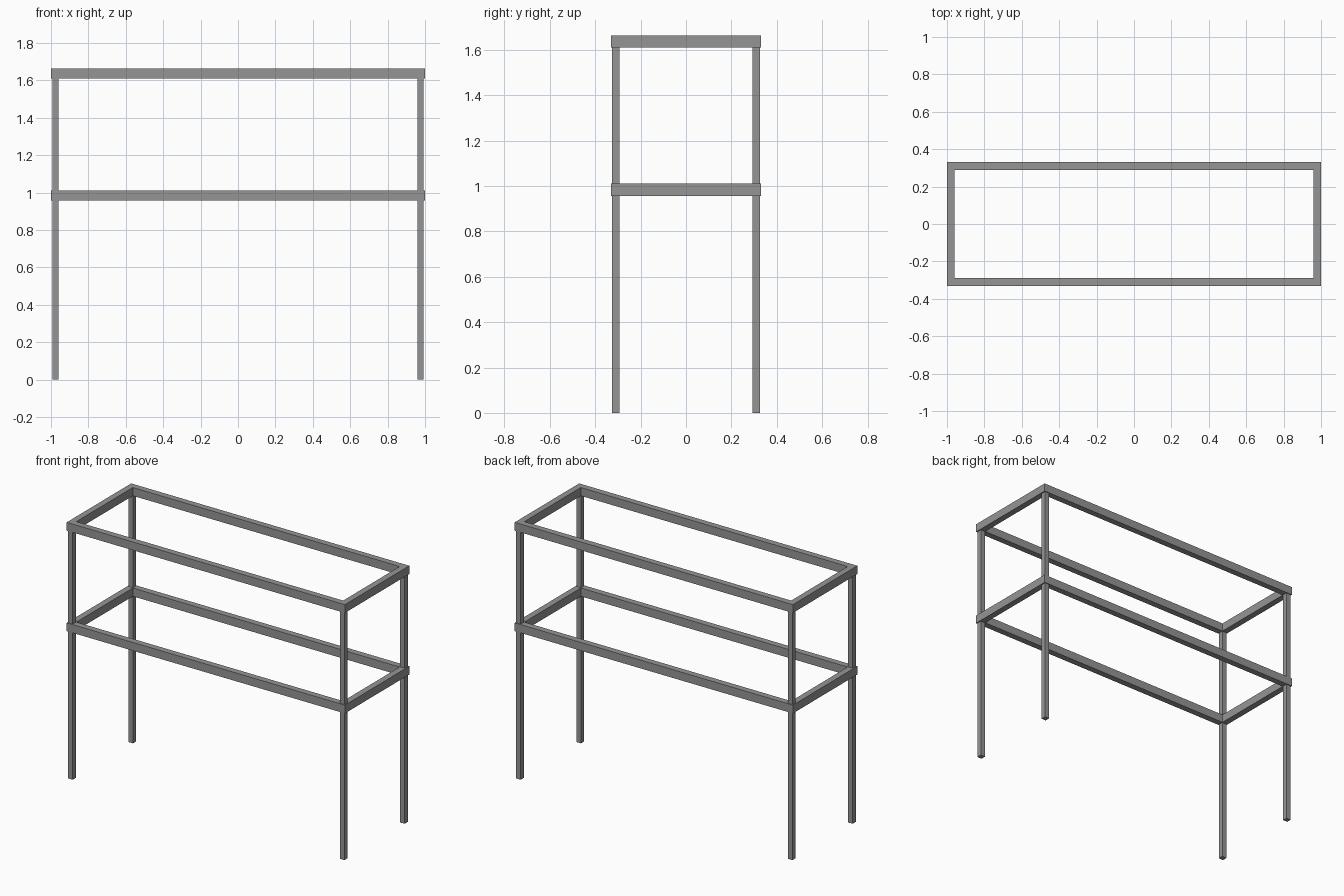
import bpy, bmesh

if "Cube" in bpy.data.objects:
    bpy.data.objects.remove(bpy.data.objects["Cube"])

HX, HY = 1.0, 0.331      # outer half sizes of the frames
BAR_W, BAR_H = 0.041, 0.054
LEG_W, INSET_X, INSET_Y = 0.033, 0.007, 0.005

# Dark grey metal
metal = bpy.data.materials.new("dark_grey_metal")
metal.diffuse_color = (0.3, 0.3, 0.3, 1)
metal.use_nodes = True
metal.node_tree.nodes["Principled BSDF"].inputs["Base Color"].default_value = metal.diffuse_color


def make_object(name, bm):
    bmesh.ops.recalc_face_normals(bm, faces=bm.faces)
    mesh = bpy.data.meshes.new(name)
    bm.to_mesh(mesh)
    bm.free()
    mesh.materials.append(metal)
    obj = bpy.data.objects.new(name, mesh)
    bpy.context.collection.objects.link(obj)
    return obj


def rail_frame(name, top):
    """Rectangular ring of rails with mitred corners."""
    bm = bmesh.new()
    corners = [(-1, -1), (1, -1), (1, 1), (-1, 1)]
    profile = [(0, top), (BAR_W, top), (BAR_W, top - BAR_H), (0, top - BAR_H)]
    rings = [[bm.verts.new((sx * (HX - d), sy * (HY - d), z)) for d, z in profile]
             for sx, sy in corners]
    for i in range(4):
        a, b = rings[i], rings[(i + 1) % 4]
        for j in range(4):
            k = (j + 1) % 4
            bm.faces.new((a[j], b[j], b[k], a[k]))
    return make_object(name, bm)


def leg(name, sx, sy, height):
    bm = bmesh.new()
    bmesh.ops.create_cube(bm, size=1)
    for v in bm.verts:
        v.co.x = v.co.x * LEG_W + sx * (HX - INSET_X - LEG_W / 2)
        v.co.y = v.co.y * LEG_W + sy * (HY - INSET_Y - LEG_W / 2)
        v.co.z = (v.co.z + 0.5) * height
    return make_object(name, bm)


# Upper and middle rail frames
rail_frame("top_frame", 1.664)
rail_frame("middle_frame", 1.011)

# Four corner legs running up into the top frame
for sy, depth in ((-1, "front"), (1, "back")):
    for sx, side in ((-1, "left"), (1, "right")):
        leg(f"{depth}_{side}_leg", sx, sy, 1.612)
